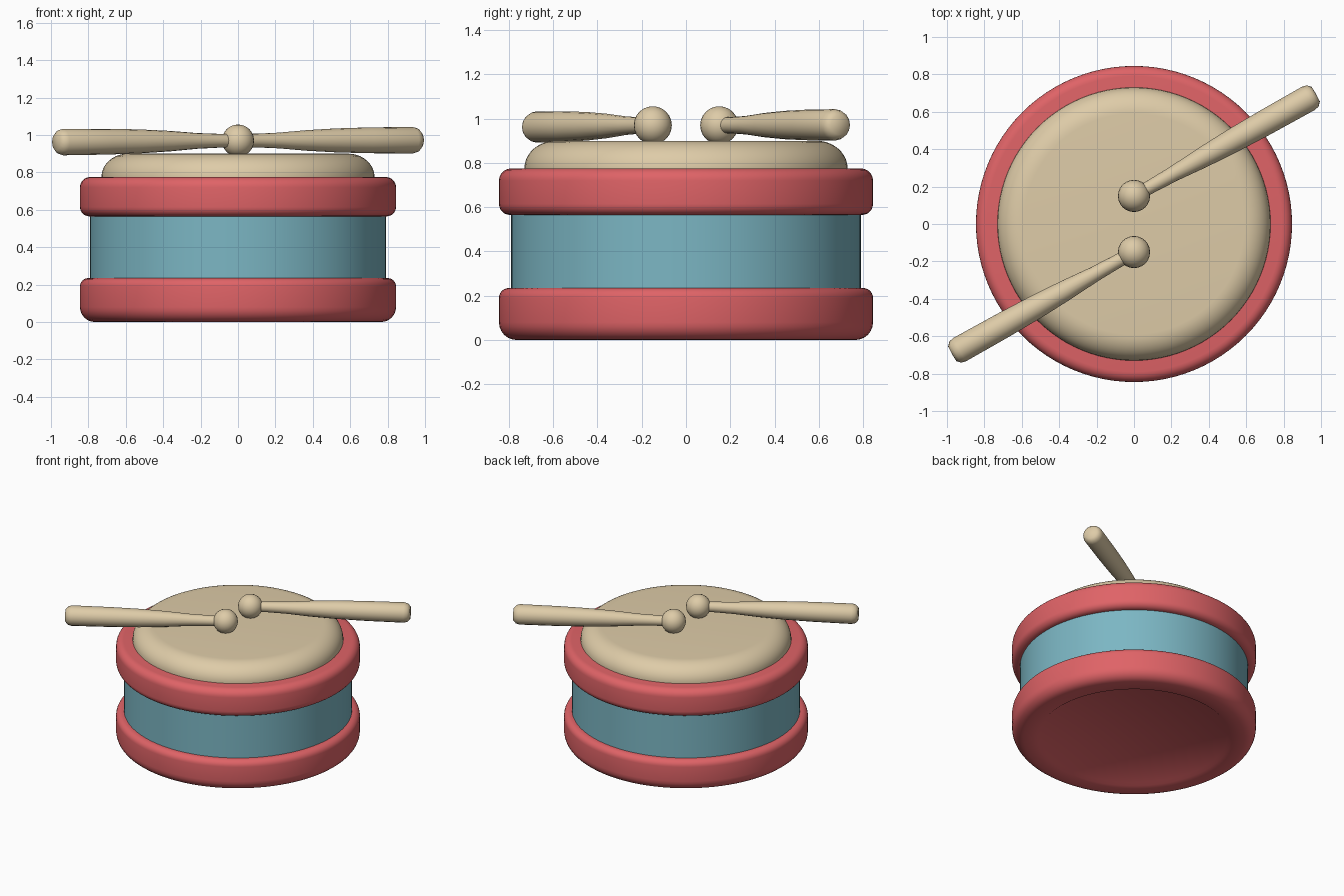
import bpy, bmesh, math
from mathutils import Matrix, Vector

if "Cube" in bpy.data.objects:
    bpy.data.objects.remove(bpy.data.objects["Cube"])


def material(name, rgb):
    m = bpy.data.materials.new(name)
    m.diffuse_color = (*rgb, 1)
    m.use_nodes = True
    m.node_tree.nodes["Principled BSDF"].inputs["Base Color"].default_value = m.diffuse_color
    return m


RED = material("red", (0.74, 0.125, 0.135))
BLUE = material("blue", (0.20, 0.47, 0.55))
CREAM = material("cream", (0.73, 0.60, 0.39))


def lathe(name, profile, mat, sides=96, matrix=Matrix(), angle=50):
    """Spin (radius, height) points around z; points on the axis close the ends."""
    bm = bmesh.new()
    verts = [bm.verts.new((r, 0, z)) for r, z in profile]
    edges = [bm.edges.new(pair) for pair in zip(verts, verts[1:])]
    bmesh.ops.spin(bm, geom=verts + edges, cent=(0, 0, 0), axis=(0, 0, 1),
                   angle=2 * math.pi, steps=sides, use_duplicate=False)
    bmesh.ops.remove_doubles(bm, verts=bm.verts[:], dist=1e-5)
    bmesh.ops.recalc_face_normals(bm, faces=bm.faces[:])
    mesh = bpy.data.meshes.new(name)
    bm.to_mesh(mesh)
    bm.free()
    mesh.materials.append(mat)
    obj = bpy.data.objects.new(name, mesh)
    bpy.context.collection.objects.link(obj)
    obj.matrix_world = matrix
    bpy.ops.object.select_all(action='DESELECT')
    obj.select_set(True)
    bpy.context.view_layer.objects.active = obj
    bpy.ops.object.shade_smooth_by_angle(angle=math.radians(angle))
    return obj


def arc(cr, cz, rr, rz, start, end, n=6):
    """Elliptical arc of profile points, angles in degrees."""
    return [(cr + rr * math.cos(math.radians(start + (end - start) * i / n)),
             cz + rz * math.sin(math.radians(start + (end - start) * i / n)))
            for i in range(n + 1)]


# Bottom hoop with a shallow recessed base
lathe("bottom_hoop", [(0, 0.015), (0.65, 0.015), (0.67, 0.0)]
      + arc(0.765, 0.08, 0.08, 0.08, -90, 0) + arc(0.80, 0.19, 0.045, 0.045, 0, 90)
      + [(0, 0.235)], RED)

# Drum shell
lathe("shell", [(0, 0.20), (0.79, 0.20), (0.79, 0.60), (0, 0.60)], BLUE)

# Top hoop
lathe("top_hoop", [(0, 0.565)] + arc(0.795, 0.615, 0.05, 0.05, -90, 0)
      + arc(0.79, 0.72, 0.055, 0.055, 0, 90) + [(0, 0.775)], RED)

# Drum skin with rounded shoulder
lathe("drum_skin", [(0, 0.74), (0.73, 0.74)]
      + arc(0.59, 0.775, 0.14, 0.125, 0, 90, 10) + [(0, 0.90)], CREAM)

# Two drumsticks, the second turned half way round
for i, name in enumerate(("right", "left")):
    turn = Matrix.Rotation(math.pi * i, 4, 'Z')
    ball = Vector((0, 0.15, 0.97))
    butt = Vector((0.965, 0.69, 0.972 if i == 0 else 0.962))
    axis = butt - ball
    aim = turn @ Matrix.Translation(ball) @ axis.to_track_quat('Z', 'Y').to_matrix().to_4x4()
    L = axis.length
    lathe(name + "_stick_shaft", [(0, 0), (0.036, 0.02), (0.037, 0.12), (0.042, 0.25),
          (0.055, 0.42), (0.064, 0.60), (0.069, 0.80), (0.071, L - 0.035),
          (0.064, L - 0.01), (0.045, L + 0.008), (0, L + 0.01)], CREAM, 16, aim)
    lathe(name + "_stick_ball", [(0, -0.086)] + arc(0, 0, 0.086, 0.086, -75, 75, 10)
          + [(0, 0.086)], CREAM, 24, turn @ Matrix.Translation(ball))
